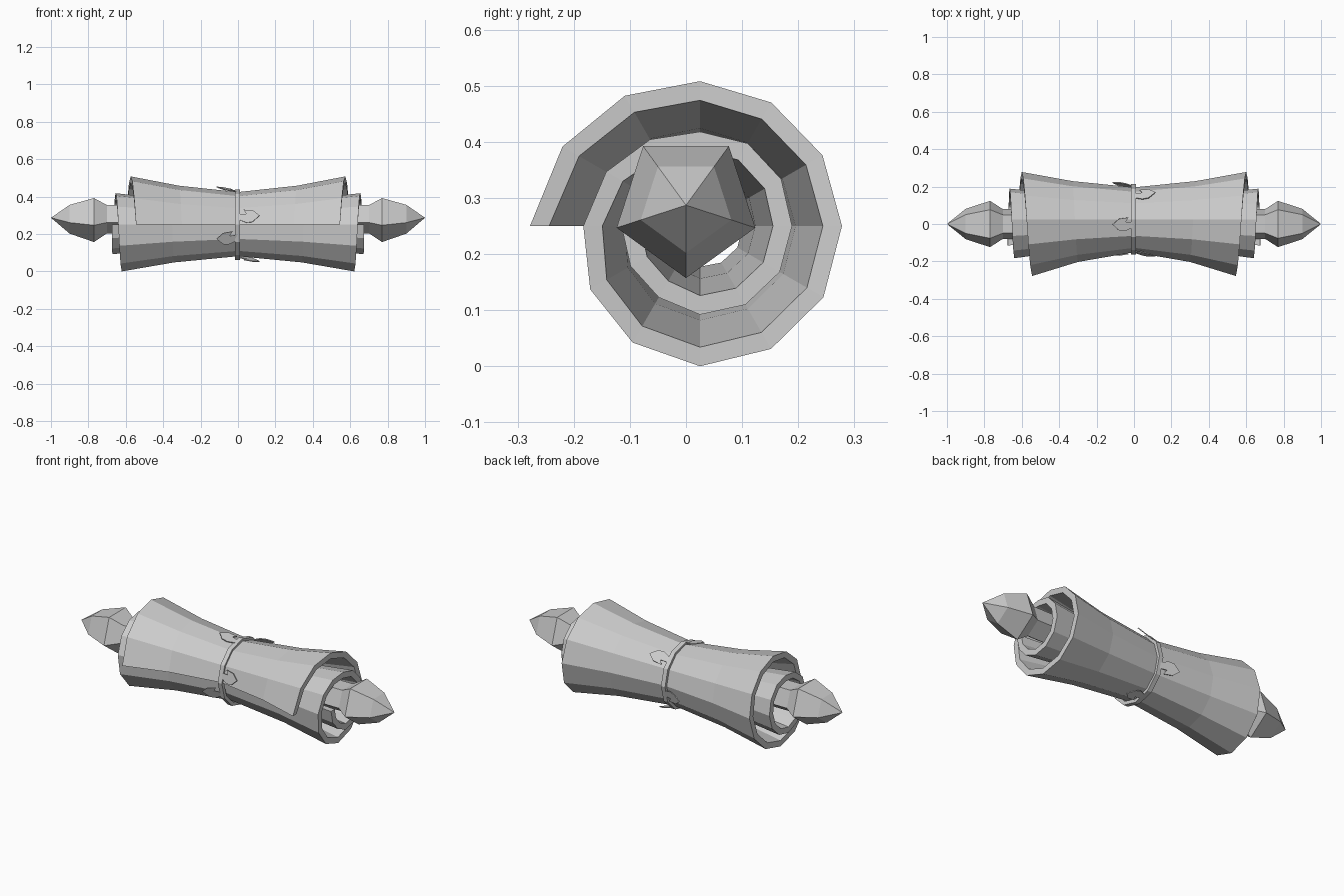
import bpy, bmesh
from math import sin, cos, radians, pi
from mathutils import Vector

if "Cube" in bpy.data.objects:
    bpy.data.objects.remove(bpy.data.objects["Cube"])

CY, CZ = 0.025, 0.25      # centre of the paper roll


def make(name, verts, faces):
    me = bpy.data.meshes.new(name)
    me.from_pydata(verts, [], faces)
    bm = bmesh.new()
    bm.from_mesh(me)
    bmesh.ops.remove_doubles(bm, verts=bm.verts, dist=1e-5)
    bmesh.ops.recalc_face_normals(bm, faces=bm.faces)
    bm.to_mesh(me)
    bm.free()
    ob = bpy.data.objects.new(name, me)
    bpy.context.collection.objects.link(ob)
    return ob


def polar(x, r, a):
    return (x, CY + r * cos(a), CZ + r * sin(a))


# rolled paper: two-turn spiral, pinched at the middle, inner turns stick out
radii = [.303, .283, .268, .258, .254, .252, .253, .254, .253, .25, .24, .226,
         .208, .193, .178, .168, .17, .167, .164, .164, .162, .158, .147, .143, .14]
steps = [-1, -.55, 0, .55, 1]
verts, faces = [], []
for k, r in enumerate(radii):
    t = k / 12
    a = pi - k * pi / 6
    end = .545 + .125 * t - .03 * t * t
    mid = min(r * .675, .176)
    for thick in (0, .034):
        for s in steps:
            rr = mid + (r - mid) * (abs(s) ** 1.5)
            verts.append(polar(s * end, rr - thick, a))
n = len(steps)
row = 2 * n
for k in range(len(radii)):
    loop = list(range(n)) + list(range(row - 1, n - 1, -1))
    if k < len(radii) - 1:
        for i in range(row):
            p, q = loop[i], loop[(i + 1) % row]
            faces.append([k * row + p, k * row + q, (k + 1) * row + q, (k + 1) * row + p])
for base in (0, (len(radii) - 1) * row):
    for i in range(n - 1):
        faces.append([base + i, base + i + 1, base + n + i + 1, base + n + i])
make("rolled_paper", verts, faces)

# five-sided rod with pointed finials
half = [(.70, .083), (.77, .13), (.90, .085), (1.0, 0)]
prof = [(-x, r) for x, r in reversed(half)] + half
verts, faces = [], []
for x, r in prof:
    for i in range(5):
        a = -pi / 2 + i * 2 * pi / 5
        verts.append((x, r * cos(a), .287 + r * sin(a)))
for j in range(len(prof) - 1):
    for i in range(5):
        m = (i + 1) % 5
        faces.append([j * 5 + i, j * 5 + m, j * 5 + 5 + m, j * 5 + 5 + i])
make("rod_with_finials", verts, faces)

# binding cord around the middle
verts, faces = [], []
section = [(-.015, .168), (-.015, .188), (.011, .188), (.011, .168)]
for k in range(12):
    for x, r in section:
        verts.append(polar(x, r, k * pi / 6))
for k in range(12):
    for i in range(4):
        m = (i + 1) % 4
        b = (k + 1) % 12 * 4
        faces.append([k * 4 + i, k * 4 + m, b + m, b + i])
make("binding_cord", verts, faces)

# small leaves growing out of the cord, alternating sides
outline = [(.0, -.012), (.045, -.012), (.03, -.036), (.08, -.03), (.115, .0),
           (.078, .034), (.045, .036), (.0, .015)]
for i, (side, deg) in enumerate([(1, 45), (1, 166), (1, 285), (-1, 98), (-1, 202), (-1, 345)]):
    a = radians(deg)
    out = Vector((0, cos(a), sin(a)))
    tan = Vector((0, -sin(a), cos(a)))
    pts = [Vector((side * l, CY, CZ)) + out * (.178 + .22 * l) + tan * w for l, w in outline]
    leaf = make("leaf_%d" % (i + 1), pts, [list(range(len(pts)))])
    mod = leaf.modifiers.new("thickness", 'SOLIDIFY')
    mod.thickness = .005
    mod.offset = 0
